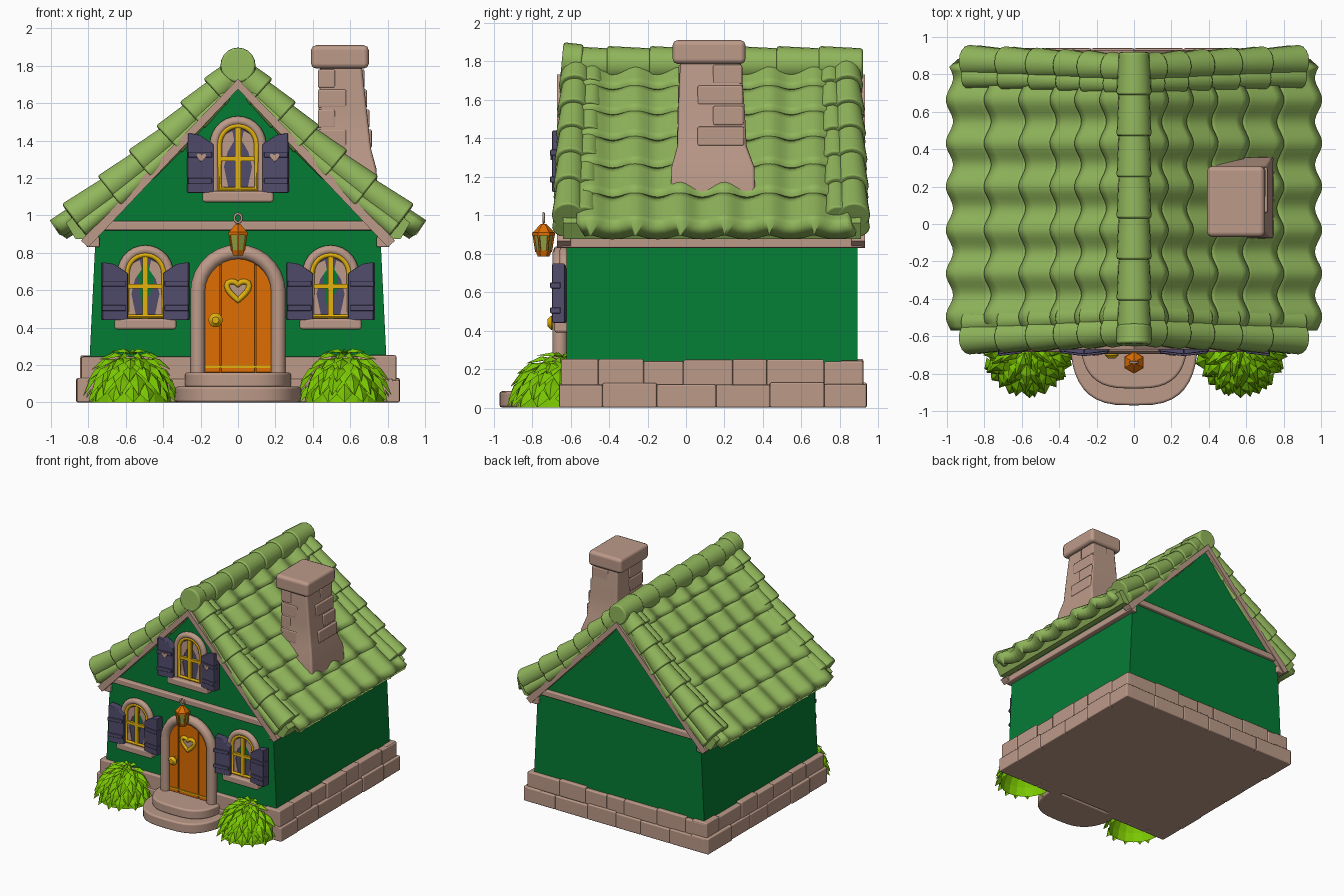
import bpy, bmesh, math, random
from math import sin, cos, pi, radians
from mathutils import Vector, Matrix

random.seed(4)
if "Cube" in bpy.data.objects:
    bpy.data.objects.remove(bpy.data.objects["Cube"], do_unlink=True)


def material(name, *rgb):
    m = bpy.data.materials.new(name)
    m.use_nodes = True
    col = [(c / 255) ** 2.2 for c in rgb] + [1]
    m.diffuse_color = col
    m.node_tree.nodes["Principled BSDF"].inputs["Base Color"].default_value = col
    return m


STONE = material("warm stone", 187, 153, 136)
ROOF = material("roof green", 144, 181, 92)
WALL = material("wall green", 13, 123, 56)
LEAF = material("leaf green", 122, 198, 10)
WOOD = material("door orange", 222, 110, 10)
GOLD = material("gold", 226, 176, 22)
SLATE = material("shutter slate", 82, 77, 108)
GLASS = material("lantern glass", 150, 165, 70)


def finish(name, bm, mat, bevel=0, angle=35):
    mesh = bpy.data.meshes.new(name)
    bm.to_mesh(mesh)
    bm.free()
    mesh.polygons.foreach_set("use_smooth", [True] * len(mesh.polygons))
    mesh.set_sharp_from_angle(angle=radians(angle))
    mesh.materials.append(mat)
    ob = bpy.data.objects.new(name, mesh)
    bpy.context.collection.objects.link(ob)
    if bevel:
        mod = ob.modifiers.new("bevel", "BEVEL")
        mod.width, mod.segments, mod.harden_normals = bevel, 2, True
    return ob


def loft(name, rings, mat, bevel=0):
    """Join closed rings of points, capping both ends."""
    bm = bmesh.new()
    rings = [[bm.verts.new(p) for p in ring] for ring in rings]
    bm.faces.new(rings[0])
    bm.faces.new(rings[-1])
    for lo, hi in zip(rings, rings[1:]):
        for i in range(len(lo)):
            bm.faces.new((lo[i - 1], lo[i], hi[i], hi[i - 1]))
    bmesh.ops.recalc_face_normals(bm, faces=bm.faces)
    return finish(name, bm, mat, bevel)


def prism(name, pts, a, b, mat, axis="y", bevel=0):
    """Extrude a 2D outline from a to b along one axis."""
    lift = lambda p, t: (p[0], t, p[1]) if axis == "y" else (p[0], p[1], t)
    return loft(name, [[lift(p, t) for p in pts] for t in (a, b)], mat, bevel)


def boxes(name, spans, mat, bevel=0):
    """Boxes given as (x0, x1, y0, y1, z0, z1)."""
    bm = bmesh.new()
    for x0, x1, y0, y1, z0, z1 in spans:
        m = Matrix.Translation(((x0 + x1) / 2, (y0 + y1) / 2, (z0 + z1) / 2))
        bmesh.ops.create_cube(bm, size=1, matrix=m @ Matrix.Diagonal((x1 - x0, y1 - y0, z1 - z0, 1)))
    return finish(name, bm, mat, bevel)


def cones(name, parts, mat, sides=16, bevel=0):
    """Tapered cylinders given as (start, end, start radius, end radius)."""
    bm = bmesh.new()
    for a, b, r0, r1 in parts:
        a, b = Vector(a), Vector(b)
        rot = (b - a).to_track_quat("Z", "Y").to_matrix().to_4x4()
        bmesh.ops.create_cone(bm, cap_ends=True, segments=sides, radius1=r0, radius2=r1,
                              depth=(b - a).length, matrix=Matrix.Translation((a + b) / 2) @ rot)
    return finish(name, bm, mat, bevel)


def tube(name, pts, y, r, mat, cyclic=False):
    """Round bar along an outline on the front."""
    cu = bpy.data.curves.new(name, "CURVE")
    cu.dimensions, cu.bevel_depth, cu.bevel_resolution, cu.use_fill_caps = "3D", r, 2, True
    sp = cu.splines.new("POLY")
    sp.points.add(len(pts) - 1)
    sp.use_cyclic_u = cyclic
    for p, (x, z) in zip(sp.points, pts):
        p.co = (x, y, z, 1)
    tmp = bpy.data.objects.new(name + "_path", cu)
    bm = bmesh.new()
    bm.from_mesh(bpy.data.meshes.new_from_object(tmp))
    bpy.data.objects.remove(tmp)
    return finish(name, bm, mat, angle=50)


def arch(cx, w, z0, z1, n=14):
    arc = [(cx + w * cos(pi * i / n), z1 - w + w * sin(pi * i / n)) for i in range(n + 1)]
    return [(cx + w, z0)] + arc + [(cx - w, z0)]


def heart(cx, cz, s, n=24):
    t = [2 * pi * i / n for i in range(n)]
    return [(cx + s * sin(a) ** 3, cz + s * (13 * cos(a) - 5 * cos(2 * a) - 2 * cos(3 * a)) / 16) for a in t]


# Walls with both gables
prism("walls", [(-.8, .1), (.8, .1), (.76, .92), (0, 1.7), (-.76, .92)], -.62, .89, WALL)

# Foundation: solid core with two courses of close-fitting stones
boxes("foundation_core", [(-.83, .83, -.6, .91, 0, .23)], STONE)
stones = []
for row, (z0, z1, out) in enumerate([(0, .125, .018), (.115, .245, 0)]):
    def course(a, b, n):
        cuts = [a + (b - a) * (i + (.25 * random.uniform(-1, 1) if 0 < i < n else 0)) / n for i in range(n + 1)]
        return zip(cuts, cuts[1:])
    for s in (-1, 1):
        for a, b in course(-.65 - out / 2, .92 + out, 6 + row):
            x = .842 + out + random.uniform(-.006, .006)
            stones.append((*sorted((s * .7, s * x)), a, b, z0, z1 + random.uniform(-.008, .008)))
        for a, b in course(.24, .83, 3 - row):
            stones.append((*sorted((s * a, s * b)), -.65 - out / 2, -.55, z0, z1))
    for a, b in course(-.83, .83, 6 + row):
        stones.append((a, b, .8, .922 + out, z0, z1 + random.uniform(-.008, .008)))
boxes("foundation_stones", stones, STONE, .009)


# Rounded door steps
def step_outline(rx, ry, n=20):
    a = [pi * i / n for i in range(n + 1)]
    return [(math.copysign(rx * abs(cos(t)) ** .65, cos(t)), -.62 - ry * abs(sin(t)) ** .85) for t in a]


prism("lower_step", step_outline(.34, .35), 0, .085, STONE, "z", .015)
prism("upper_step", step_outline(.285, .26), .08, .16, STONE, "z", .015)

# Roof: centre line of one slope, flared toward the eave
LINE = [Vector(p) for p in ((0, 1.785), (.2, 1.59), (.4, 1.39), (.65, 1.175), (.955, .935))]


def slope(t, off=0):
    u = min(max(t, 0) * 4, 3.999)
    a, b = LINE[int(u)], LINE[int(u) + 1]
    d = (b - a).normalized()
    return a + (b - a) * (t * 4 - int(u)) + Vector((-d.y, d.x)) * off


COURSES = 6
for s, side in ((-1, "right"), (1, "left")):
    # Layer under the tiles
    top = [(s * p.x, p.y) for p in LINE[:-1]]
    prism(side + "_roof_deck", top + [(s * .92, .96), (s * .87, .875), (s * .82, .875), (0, 1.7)], -.64, .91, ROOF)
    # Wavy overlapping tile courses
    bm = bmesh.new()
    ny, nt = 60, 5
    for c in range(COURSES):
        rows = []
        for k in range(nt + 1):
            f, row = k / nt, []
            for j in range(ny + 1):
                y = -.57 + 1.41 * j / ny
                w = cos(2 * pi * (y - .2) / .232)
                p = slope((c + f * 1.03 + .035 * w * f) / COURSES, .02 + .022 * f + .02 * w)
                row.append(bm.verts.new((s * p.x, y, p.y)))
            rows.append(row)
        for r0, r1 in zip(rows, rows[1:]):
            for j in range(ny):
                quad = (r0[j], r1[j], r1[j + 1], r0[j + 1])
                bm.faces.new(quad if s > 0 else quad[::-1])
    tiles = finish(side + "_roof_tiles", bm, ROOF, angle=60)
    mod = tiles.modifiers.new("thickness", "SOLIDIFY")
    mod.thickness, mod.offset = .095, -1
    # Round tiles along the gable edges, spreading outward toward the eave
    edge = []
    for y, o in ((-.57, -1), (.83, 1)):
        for c in range(COURSES):
            t0, t1 = .945 * max(c - .1, 0) / COURSES, .945 * (c + 1) / COURSES
            for dy, r, sink, drop in ((0, .082, 0, 0), (-o * .085, .062, 0, 0), (o * .03, .05, .045, .035)):
                t0 = max(t0, .12) if sink else t0
                (x0, z0), (x1, z1) = slope(t0, -.005 - sink - drop * t0), slope(t1, .005 - sink - drop * t1)
                edge.append(((s * x0, y + dy + o * .045 * t0, z0), (s * x1, y + dy + o * .045 * t1, z1),
                             r - .014, r + .004))
    cones(side + "_gable_edge_tiles", edge, ROOF, bevel=.012)
    # Gable boards and eave trim
    for end, y0, y1 in (("front", -.67, -.6), ("back", .86, .93)):
        prism(f"{end}_{side}_gable_board", [(0, 1.73), (0, 1.675), (s * .8, .83), (s * .84, .865)], y0, y1, STONE)
    boxes(side + "_eave_trim", [(*sorted((s * .74, s * .81)), -.65, .92, .83, .885)], STONE, .008)

# Ridge tiles
ridge = [(-.63 + .22 * i, -.63 + .22 * i + .23) for i in range(7)]
cones("ridge_tiles", [((0, a, 1.785), (0, b, 1.785), .094, .082) for a, b in ridge]
      + [((0, -.645, 1.805), (0, -.54, 1.795), .094, .092)], ROOF, 20, .014)

# Cross beams on both gables
boxes("gable_beams", [(-.73, .73, -.655, -.6, .92, .97), (-.73, .73, .85, .92, .92, .97)], STONE, .008)

# Chimney: flared shaft, stones standing slightly proud, rounded cap
shaft = ((1.1, .43, .75, -.08, .36), (1.25, .43, .74, -.075, .355), (1.36, .43, .71, -.045, .315),
         (1.55, .43, .69, -.04, .305), (1.8, .44, .662, -.03, .285))
loft("chimney_shaft", [[(x0, y0, z), (x1, y0, z), (x1, y1, z), (x0, y1, z)] for z, x0, x1, y0, y1 in shaft],
     STONE, .016)
proud = []
for i in range(4):
    z, g = 1.36 + .107 * i, .013 * (3 - i)
    mid = .55 + .03 * (-1) ** i
    proud += [(.427, mid, -.047 + i * .003, .14, z, z + .1),
              (mid + .005, .677 + g, .1 - .04 * (-1) ** i, .302 - i * .003, z, z + .1)]
boxes("chimney_stones", proud, STONE, .01)
boxes("chimney_cap", [(.39, .7, -.07, .31, 1.785, 1.91)], STONE, .028)

# Door with planks, heart window, knob and stone surround
prism("door_back", arch(0, .19, .15, .78), -.645, -.6, WOOD)
for i, (x0, x1) in enumerate(((-.182, -.098), (-.09, .09), (.098, .182))):
    xs = [x0 + (x1 - x0) * k / 8 for k in range(9)]
    arc = [(x, .585 + math.sqrt(.19 ** 2 - x * x)) for x in xs]
    prism(f"door_plank_{i + 1}", [(x1, .16), (x0, .16)] + arc, -.66, -.63, WOOD, bevel=.004)
tube("door_surround", arch(0, .215, .15, .805), -.655, .04, STONE)
prism("heart_pane", heart(0, .605, .055), -.666, -.657, STONE)
tube("heart_frame", heart(0, .605, .06), -.665, .015, GOLD, True)
boxes("door_strap", [(-.175, .175, -.666, -.657, .185, .197)], GOLD)
cones("door_knob", [((-.12, -.65, .44), (-.12, -.685, .44), .018, .018),
                    ((-.12, -.68, .44), (-.12, -.7, .44), .028, .038),
                    ((-.12, -.7, .44), (-.12, -.72, .44), .038, .018)], GOLD)


# Windows with curtains, bars, sill and chunky shutters
def window(name, cx, z0, z1, sill, hinge, upper):
    prism(name + "_pane", arch(cx, .115, z0, z1 - .04), -.628, -.6, SLATE)
    tube(name + "_surround", arch(cx, .125, z0 - .02, z1 - .025), -.632, .026, STONE)
    mid, spring = z0 + .16, z1 - .16
    tube(name + "_rim", arch(cx, .1, z0 + .01, z1 - .05), -.64, .015, GOLD, True)
    boxes(name + "_bars", [(cx - .015, cx + .015, -.65, -.62, z0, z1 - .05),
                           (cx - .1, cx + .1, -.648, -.62, mid, mid + .024)], GOLD)
    boxes(name + "_sill", [(cx - sill, cx + sill, -.685, -.6, z0 - .06, z0)], STONE, .014)
    if not upper:
        prism(name + "_green_reflection", [(cx - .02, z0 + .06), (cx + .04, mid), (cx + .04, spring),
                                           (cx, spring + .09), (cx - .04, spring)], -.631, -.625, WALL)
    for s, side in ((-1, "right"), (1, "left")):
        drape = [(.1, z0 + .01), (.05, z0 + .01), (.075, mid - .03), (.055, mid + .05),
                 (.02, spring + .03), (.03, spring + .08), (.075, spring + .06), (.1, spring)]
        prism(f"{name}_{side}_curtain", [(cx + s * x, z) for x, z in drape], -.633, -.626, STONE)
        w, h = .135, z1 - z0 - .08
        panel = [(0, 0), (w, 0), (w, h), (w * .55, h - .01), (0, h - .06)]
        parts = [prism(f"{name}_{side}_shutter", [(s * x, z) for x, z in panel], -.055, .01, SLATE, bevel=.006),
                 boxes(f"{name}_{side}_battens", [(*sorted((s * .01, s * (w + .004))), -.065, -.01, z, z + .03)
                                                 for z in (.05, h - .13)], SLATE, .004)]
        if upper:
            parts.append(prism(f"{name}_{side}_shutter_heart", heart(s * w / 2, h * .6, .026), -.07, -.064, STONE))
        for ob in parts:
            ob.location = (cx + s * hinge, -.625, z0 - .01)
            ob.rotation_euler.z = -s * radians(7)


window("right_window", -.495, .45, .84, .165, .1, False)
window("left_window", .495, .45, .84, .165, .1, False)
window("gable_window", 0, 1.13, 1.53, .19, .137, True)

# Hanging lantern
Y = -.74
cones("lantern_glass", [((0, Y, .81), (0, Y, .9), .038, .052)], GLASS, 6)
metal = [((0, Y, .785), (0, Y, .815), .03, .042), ((0, Y, .895), (0, Y, .91), .06, .06),
         ((0, Y, .91), (0, Y, .955), .056, .014)]
for k in range(6):
    c, d = cos(pi * k / 3 + pi / 2), sin(pi * k / 3 + pi / 2)
    metal.append(((.038 * c, Y + .038 * d, .81), (.052 * c, Y + .052 * d, .9), .006, .006))
cones("lantern_metal", metal, WOOD, 6)
tube("lantern_ring", [(.02 * cos(pi * k / 6), .985 + .024 * sin(pi * k / 6)) for k in range(12)], Y, .007, STONE, True)

# Leafy bushes
for s, side in ((-1, "right"), (1, "left")):
    bm = bmesh.new()

    def on_dome(theta, phi, r):
        return bm.verts.new((s * .57 + .23 * r * cos(phi) * cos(theta),
                             -.645 + .255 * r * cos(phi) * sin(theta), max(0, .27 * r * sin(phi))))

    core = [[on_dome(2 * pi * j / 20, radians(18 * i), .93) for j in range(20)] for i in range(5)]
    for lo, hi in zip(core, core[1:]):
        for j in range(20):
            bm.faces.new((lo[j - 1], lo[j], hi[j], hi[j - 1]))
    bm.faces.new(core[-1])
    for row, n in enumerate((16, 16, 15, 13, 10, 6)):
        phi = radians(10 + 14 * row)
        for k in range(n):
            th = 2 * pi * (k + .5 * (row % 2) + random.uniform(-.2, .2)) / n
            half = 3.1 / n
            base, tip = on_dome(th, phi + .24, .95), on_dome(th, phi - .3, 1.13)
            mid, a, b = on_dome(th, phi, 1.08), on_dome(th - half, phi, 1), on_dome(th + half, phi, 1)
            for tri in ((base, a, mid), (a, tip, mid), (tip, b, mid), (b, base, mid)):
                bm.faces.new(tri)
    finish(side + "_bush", bm, LEAF, angle=10)
